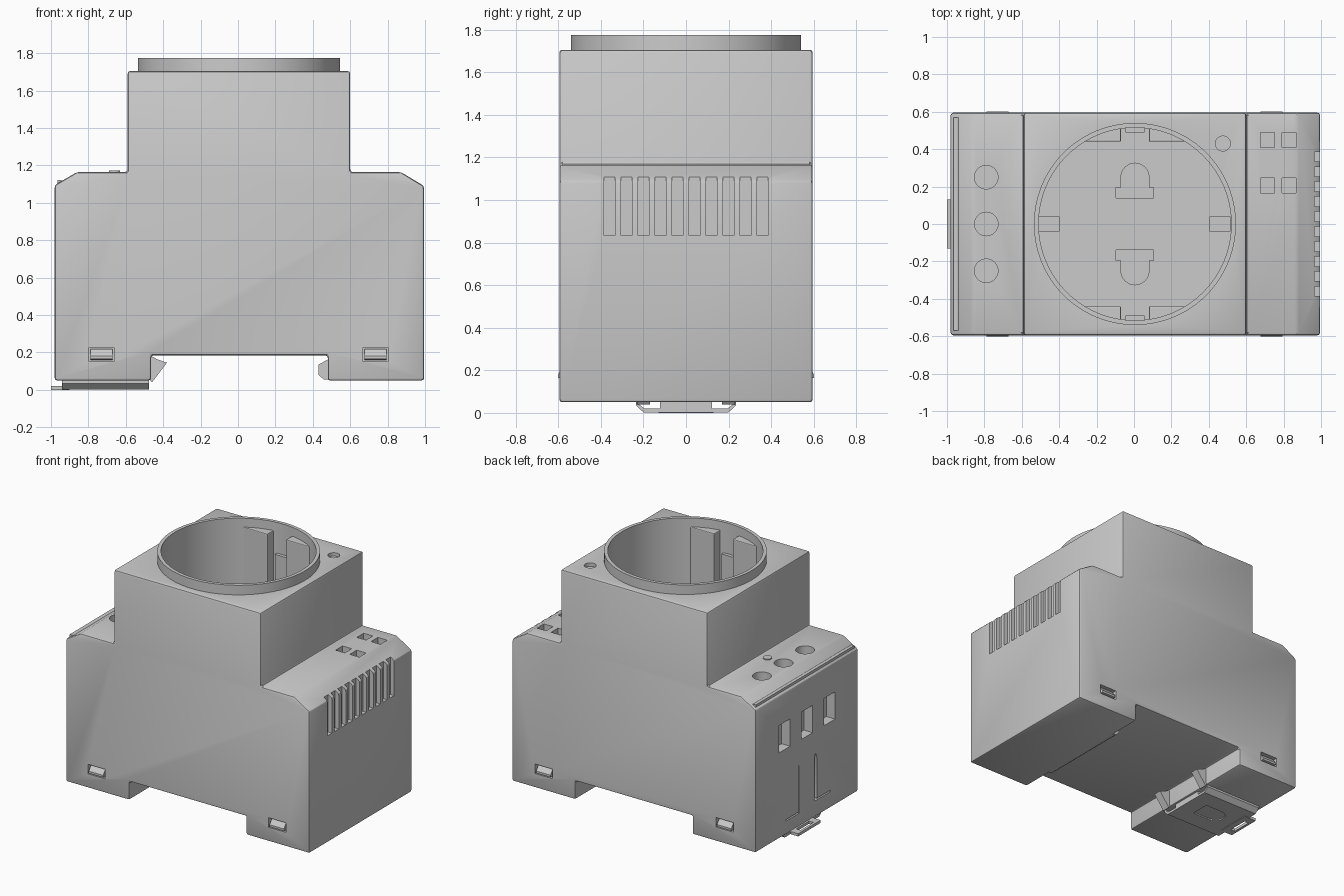
import bpy, bmesh
from math import cos, sin, pi
from mathutils import Vector

cube = bpy.data.objects.get("Cube")
if cube:
    bpy.data.objects.remove(cube, do_unlink=True)

grey = bpy.data.materials.new("light_grey_plastic")
GREY = (0.6, 0.6, 0.6, 1)
grey.diffuse_color = GREY
grey.use_nodes = True
grey.node_tree.nodes["Principled BSDF"].inputs["Base Color"].default_value = GREY


def arc(cx, cy, r, start=0, end=2 * pi, n=64):
    return [(cx + r * cos(start + (end - start) * i / n), cy + r * sin(start + (end - start) * i / n))
            for i in range(n + (end - start < 6))]


def prism(bm, pts, axis, lo, hi):
    """Closed solid from a 2D outline between lo and hi on an axis."""
    place = {"x": lambda a, b, d: (d, a, b), "y": lambda a, b, d: (a, d, b),
             "z": lambda a, b, d: (a, b, d)}[axis]
    low, high = ([bm.verts.new(Vector(place(a, b, d))) for a, b in pts] for d in (lo, hi))
    faces = [bm.faces.new(low[::-1]), bm.faces.new(high)]
    for i in range(len(pts)):
        j = (i + 1) % len(pts)
        faces.append(bm.faces.new((low[i], low[j], high[j], high[i])))
    bmesh.ops.recalc_face_normals(bm, faces=faces)


def rect(a0, a1, b0, b1):
    return [(a0, b0), (a1, b0), (a1, b1), (a0, b1)]


def make(name, parts):
    """One object from a list of (outline, axis, lo, hi)."""
    bm = bmesh.new()
    for part in parts:
        prism(bm, *part)
    mesh = bpy.data.meshes.new(name)
    bm.to_mesh(mesh)
    bm.free()
    mesh.materials.append(grey)
    obj = bpy.data.objects.new(name, mesh)
    bpy.context.collection.objects.link(obj)
    return obj


def activate(obj):
    bpy.ops.object.select_all(action="DESELECT")
    bpy.context.view_layer.objects.active = obj
    obj.select_set(True)


def bevel(obj, width, segments=2):
    mod = obj.modifiers.new("bevel", "BEVEL")
    mod.width, mod.segments, mod.limit_method = width, segments, "ANGLE"
    activate(obj)
    bpy.ops.object.modifier_apply(modifier=mod.name)


def boolean(obj, parts, operation="DIFFERENCE"):
    """Apply each solid in turn, trying another solver if one loses the shape."""
    for part in parts:
        tool = make("helper", [part])
        tool.hide_render = True
        before = obj.data.copy()
        for solver in ("MANIFOLD", "EXACT", "FLOAT"):
            mod = obj.modifiers.new("boolean", "BOOLEAN")
            mod.operation, mod.object, mod.solver = operation, tool, solver
            activate(obj)
            try:
                bpy.ops.object.modifier_apply(modifier=mod.name)
            except RuntimeError:
                obj.modifiers.clear()
                continue
            if len(obj.data.polygons) >= len(before.polygons):
                break
            obj.data = before.copy()
        bpy.data.objects.remove(tool, do_unlink=True)


CX, FLOOR, RIM = 0.005, 1.27, 1.775
HALF = 0.595

# Stepped housing with rail cut-out underneath
outline = [(-.98, .05), (-.465, .05), (-.465, .185), (.48, .185), (.48, .05), (.995, .05),
           (.995, 1.09), (.87, 1.165), (.6, 1.165), (.6, 1.705), (-.59, 1.705),
           (-.59, 1.165), (-.86, 1.165), (-.98, 1.095)]
body = make("housing", [(outline, "y", -HALF, HALF)])
bevel(body, 0.014)

# Socket collar and well
boolean(body, [(arc(CX, 0, .54, n=96), "z", 1.5, RIM)], "UNION")
boolean(body, [(arc(CX, 0, .515, n=96), "z", FLOOR, 2)])

# Pin openings in the well floor
pins = []
for s in (1, -1):
    shape = [(.1, .14), (.1, .195), (.075, .195)] + arc(0, .25, .075, 0, pi, 16) + [(-.075, .195), (-.1, .195), (-.1, .14)]
    pins.append(([(CX + x, s * y) for x, y in shape], "z", FLOOR - .2, FLOOR + .1))
boolean(body, pins)

# Ledge openings: screw holes, terminal windows, indicator dimple
holes = [(arc(-.79, y, .063, n=32), "z", 1.08, 1.3) for y in (-.25, 0, .25)]
holes += [(rect(x, x + .075, y, y + .08), "z", 1.12, 1.3) for x in (.675, .79) for y in (.165, .41)]
holes.append((arc(.475, .43, .04, n=32), "z", 1.68, 1.9))
boolean(body, holes)

# Side openings: vents, wire entries, latch outline, catch windows
slots = [(rect(y - .026, y + .026, .833, 1.12), "x", .965, 1.2)
         for y in (-.36 + .08 * i for i in range(10))]
slots += [(rect(y - .065, y + .065, .68, .88), "x", -1.2, -.91) for y in (-.26, 0, .26)]
slots += [([(.09, .15), (.25, .15), (.25, .16), (.1, .16), (.1, .5), (.09, .5)], "x", -1.2, -.95),
          ([(-.27, .17), (-.085, .17), (-.085, .48), (-.1, .52), (-.115, .48), (-.115, .18), (-.27, .18)],
           "x", -1.2, -.95)]
for s in (-1, 1):
    for x in (-.73, .735):
        slots.append((rect(x - .07, x + .07, .155, .225), "y", *sorted((s * .56, s * .8))))
boolean(body, slots)
activate(body)
bpy.ops.object.shade_smooth_by_angle(angle=0.5)

# Sloped snap catches inside the side windows
for side, s in (("front", -1), ("back", 1)):
    for end, x in (("left", .735), ("right", -.73)):
        wedge = [(s * .55, .16), (s * .602, .165), (s * .602, .18), (s * .57, .22), (s * .55, .22)]
        make(f"{side}_{end}_catch", [(wedge, "x", x - .058, x + .058)])

# Grounding contact blocks on the well wall
for side, s in (("front", -1), ("back", 1)):
    parts = []
    for m in (-1, 1):
        block = [(.075, .44), (.27, .44), (.27, .455), (.17, .5), (.075, .523)]
        parts.append(([(CX + m * x, s * y) for x, y in block], "z", FLOOR - .01, 1.71))
    bevel(make(f"{side}_contact_guide", parts), .006)
    make(f"{side}_ground_contact", [(rect(CX - .05, CX + .05, *sorted((s * .49, s * .53))), "z", FLOOR - .01, 1.55)])

# Guide ribs at the two ends of the well
for name, x in (("left_guide_rib", .405), ("right_guide_rib", -.51)):
    make(name, [(rect(x, x + .112, -.04, .04), "z", FLOOR - .01, 1.42)])

# Label ridge on the sloped edge and a plain raised mark
make("label_ridge", [([(-.965, 1.1), (-.965, 1.122), (-.945, 1.122), (-.93, 1.115)], "y", -.57, .57)])
make("raised_mark", [(arc(-.66, 0, .03, n=24), "z", 1.16, 1.172)])

# Rail hooks
hook = [(-.47, .185), (-.435, .165), (-.38, .145), (-.46, .04), (-.47, .05)]
make("right_rail_hooks", [(hook, "y", y - .03, y + .03) for y in (-.2, .2)])
tooth = [(.485, .165), (.43, .135), (.43, .08), (.46, .055), (.485, .055)]
make("left_rail_tooth", [(tooth, "y", -.35, .35)])

# Sliding rail latch: bent sheet, centre block and slotted pull tab
sheet = [(-.235, .055), (-.235, .035), (-.2, .003), (.2, .003), (.235, .035), (.235, .055),
         (.22, .055), (.22, .04), (.195, .02), (-.195, .02), (-.22, .04), (-.22, .055)]
latch = make("latch_sheet", [(sheet, "x", -.94, -.475)])
boolean(latch, [([(-.6, -.07), (-.6, .07)] + arc(-.74, 0, .07, pi / 2, 3 * pi / 2, 12), "z", -.1, .03)])
make("latch_block", [(rect(-.93, -.48, -.122, .122), "z", .012, .06)])
tab = make("latch_pull_tab", [(rect(-1, -.9, -.13, .13), "z", 0, .02)])
boolean(tab, [(rect(-.98, -.945, -.075, .075), "z", -.1, .1)])
